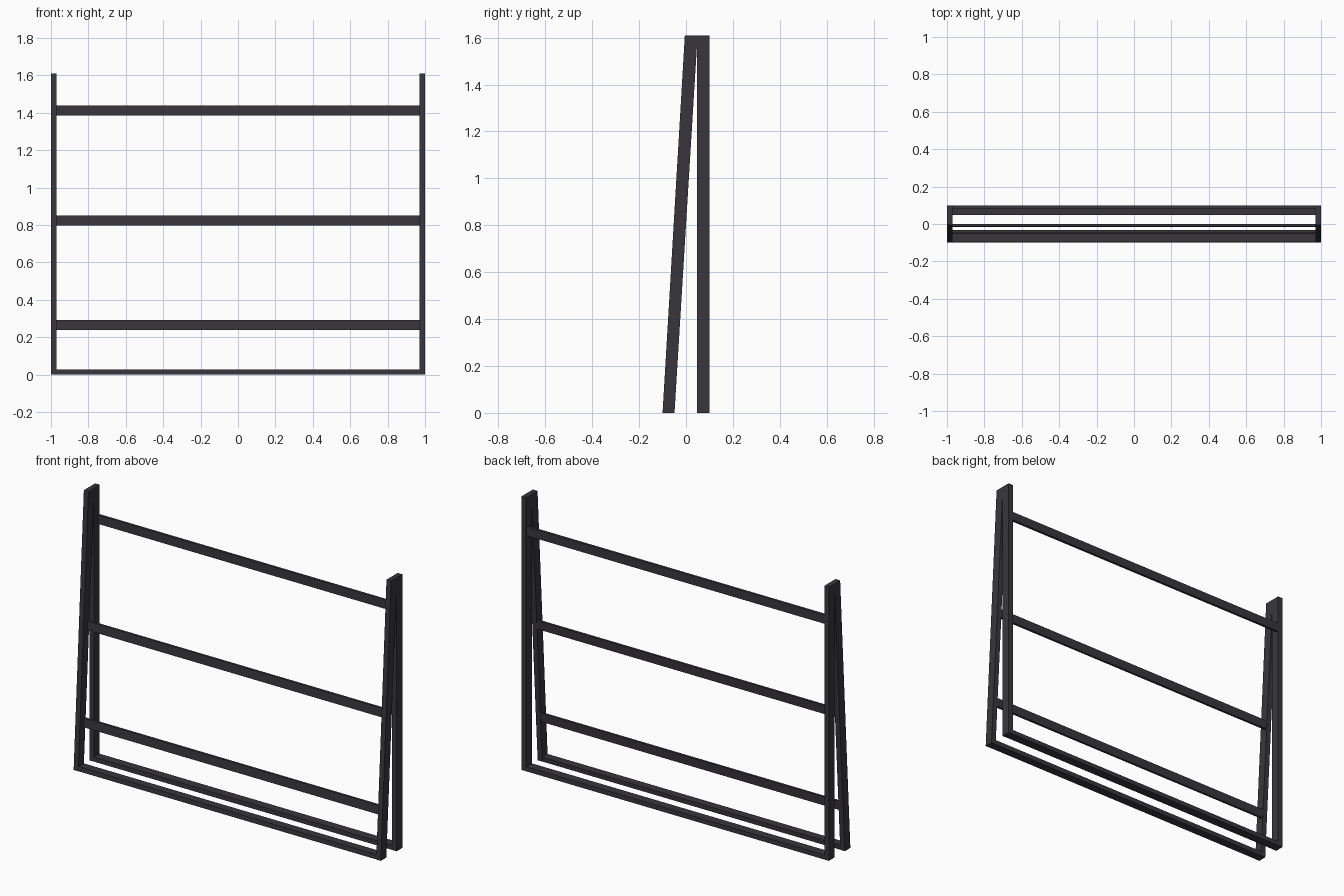
import bpy, bmesh

if "Cube" in bpy.data.objects:
    bpy.data.objects.remove(bpy.data.objects["Cube"])

metal = bpy.data.materials.new("charcoal metal")
metal.diffuse_color = (0.04, 0.037, 0.043, 1)
metal.use_nodes = True
metal.node_tree.nodes["Principled BSDF"].inputs["Base Color"].default_value = metal.diffuse_color

H = 1.61          # frame height
LEAN = 0.095      # how far the front legs lean back over the full height


def prism(name, profile, x0, x1):
    """Extrude a (y, z) side profile from x0 to x1."""
    bm = bmesh.new()
    face = bm.faces.new([bm.verts.new((x0, y, z)) for y, z in profile])
    ext = bmesh.ops.extrude_face_region(bm, geom=[face])
    moved = [g for g in ext["geom"] if isinstance(g, bmesh.types.BMVert)]
    bmesh.ops.translate(bm, verts=moved, vec=(x1 - x0, 0, 0))
    bmesh.ops.recalc_face_normals(bm, faces=bm.faces)
    me = bpy.data.meshes.new(name)
    bm.to_mesh(me)
    bm.free()
    me.materials.append(metal)
    ob = bpy.data.objects.new(name, me)
    bpy.context.collection.objects.link(ob)
    return ob


def bar(name, y0, y1, z0, z1, lean=0.0):
    """Cross bar between the legs, optionally tilted with the front legs."""
    d = lean * (z1 - z0) / H
    return prism(name, [(y0, z0), (y1, z0), (y1 + d, z1), (y0 + d, z1)], -0.97, 0.97)


# Upright back legs and leaning front legs meeting at the top
for side, x0, x1 in (("left", -1.0, -0.97), ("right", 0.97, 1.0)):
    prism(side + "_back_leg", [(0.047, 0), (0.1, 0), (0.1, H), (0.047, H)], x0, x1)
    prism(side + "_front_leg",
          [(-0.1, 0), (-0.049, 0), (0.047, H - 0.04), (0.047, H), (-0.1 + LEAN, H)], x0, x1)

# Floor rails
bar("front_floor_rail", -0.099, -0.05, 0, 0.027, LEAN)
bar("back_floor_rail", 0.048, 0.1, 0, 0.027)

# Thin rungs: two on the leaning front frame, one on the back frame
bar("lower_rung", -0.05, -0.036, 0.24, 0.292, LEAN)
bar("middle_rung", -0.016, -0.002, 0.798, 0.85, LEAN)
bar("upper_rung", 0.083, 0.098, 1.386, 1.438)
